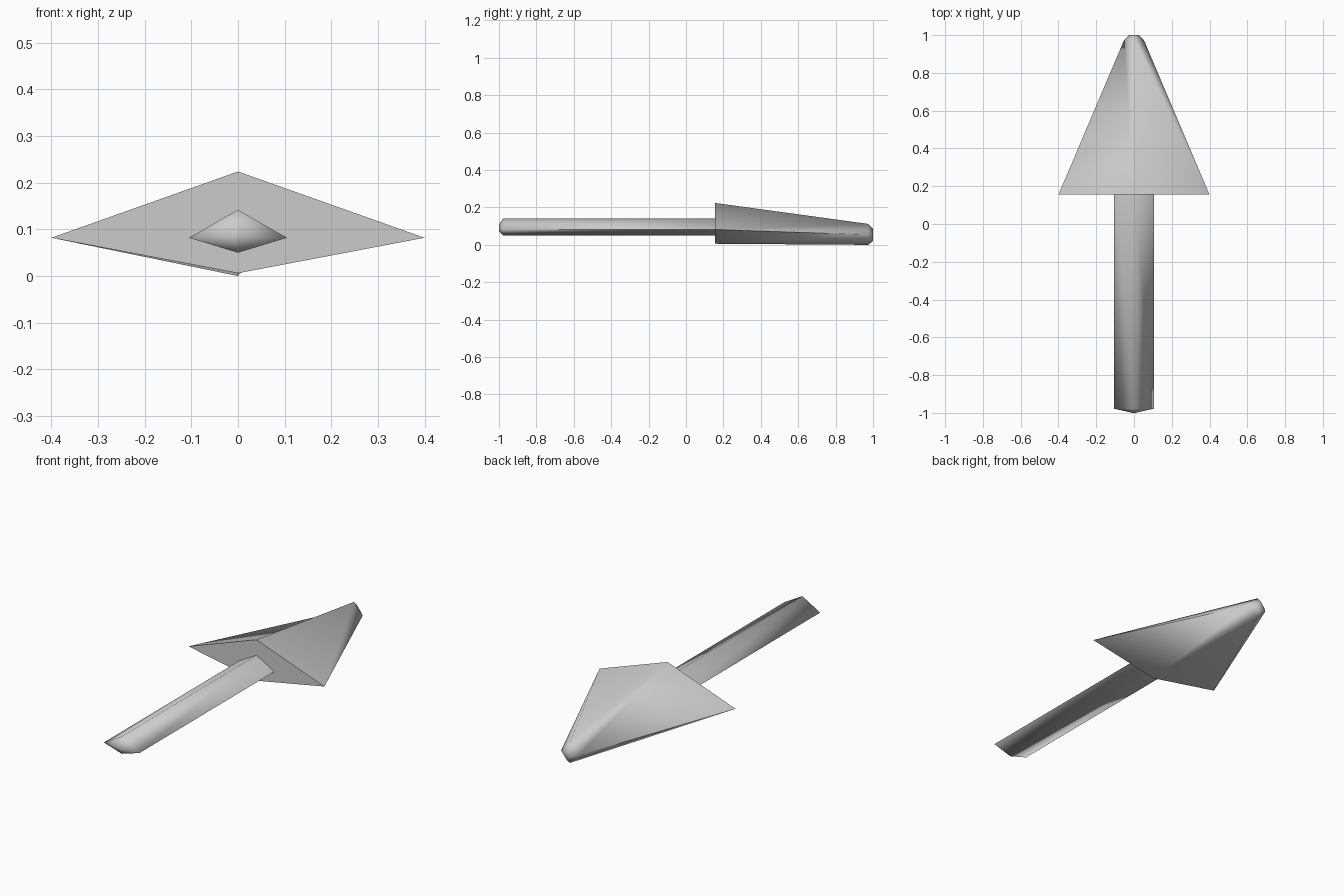
import bpy, bmesh, math

old = bpy.data.objects.get("Cube")
if old:
    bpy.data.objects.remove(old, do_unlink=True)

grey = bpy.data.materials.new("plain_grey")
grey.use_nodes = True
colour = (0.6, 0.6, 0.6, 1)
grey.diffuse_color = colour
grey.node_tree.nodes["Principled BSDF"].inputs["Base Color"].default_value = colour


def diamond_loft(name, sections):
    """Skin diamond sections given as (y, half width, corner z, top z, bottom z)."""
    bm = bmesh.new()
    rings = []
    for y, w, mid, top, bottom in sections:
        corners = ((w, mid), (0, top), (-w, mid), (0, bottom))
        rings.append([bm.verts.new((x, y, z)) for x, z in corners])
    for a, b in zip(rings, rings[1:]):
        for i in range(4):
            j = (i + 1) % 4
            bm.faces.new((a[i], a[j], b[j], b[i]))
    bm.faces.new(rings[0])
    bm.faces.new(rings[-1])
    bmesh.ops.recalc_face_normals(bm, faces=bm.faces)
    mesh = bpy.data.meshes.new(name)
    bm.to_mesh(mesh)
    bm.free()
    mesh.materials.append(grey)
    obj = bpy.data.objects.new(name, mesh)
    bpy.context.collection.objects.link(obj)
    bpy.ops.object.select_all(action="DESELECT")
    obj.select_set(True)
    bpy.context.view_layer.objects.active = obj
    bpy.ops.object.shade_smooth_by_angle(angle=math.radians(65))
    return obj


# Tapered head with a blunt chamfered tip
diamond_loft("arrow_head", [
    (0.155, 0.4, 0.082, 0.224, 0.006),
    (0.975, 0.052, 0.054, 0.112, 0.0),
    (1.0, 0.025, 0.053, 0.085, 0.022),
])

# Diamond shaft with a shallow pointed end
diamond_loft("arrow_shaft", [
    (-1.0, 0.006, 0.085, 0.108, 0.072),
    (-0.978, 0.105, 0.082, 0.142, 0.05),
    (0.17, 0.105, 0.082, 0.142, 0.05),
])
